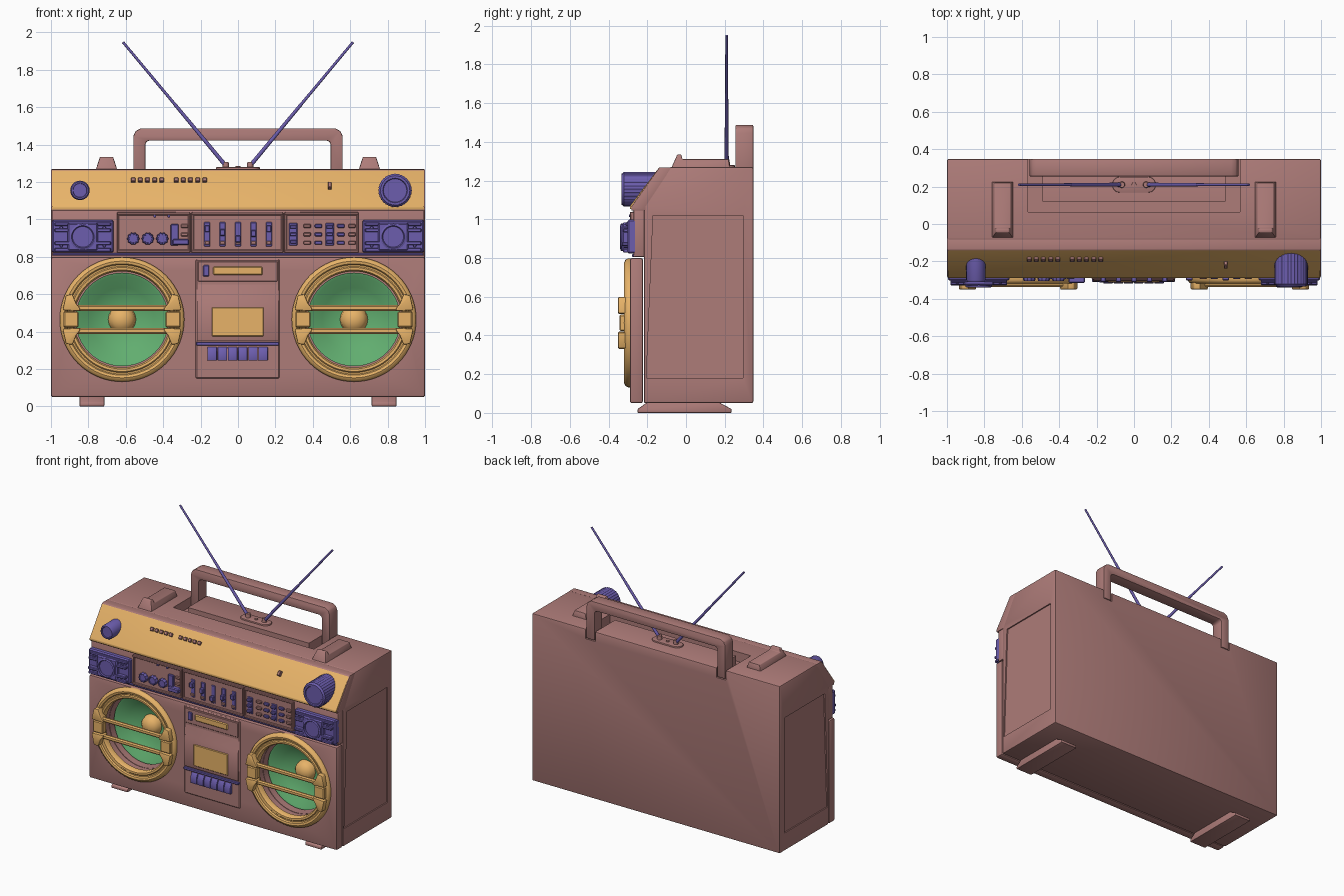
import bpy, bmesh, math
from mathutils import Vector

if "Cube" in bpy.data.objects:
    bpy.data.objects.remove(bpy.data.objects["Cube"])

def mat(name, c):
    m = bpy.data.materials.new(name)
    m.diffuse_color = (*c, 1)
    m.use_nodes = True
    m.node_tree.nodes["Principled BSDF"].inputs["Base Color"].default_value = m.diffuse_color
    return m

PINK = mat("shell", (0.42, 0.2, 0.19))
GOLD = mat("trim", (0.8, 0.45, 0.14))
BLUE = mat("controls", (0.15, 0.11, 0.42))
GREEN = mat("cone", (0.12, 0.42, 0.16))

def finish(name, bm, m, bevel=0, seg=2):
    bmesh.ops.remove_doubles(bm, verts=bm.verts, dist=1e-5)
    bmesh.ops.recalc_face_normals(bm, faces=bm.faces)
    me = bpy.data.meshes.new(name)
    bm.to_mesh(me)
    bm.free()
    ob = bpy.data.objects.new(name, me)
    bpy.context.collection.objects.link(ob)
    me.materials.append(m)
    if bevel:
        b = ob.modifiers.new("bevel", 'BEVEL')
        b.width, b.segments, b.limit_method = bevel, seg, 'ANGLE'
    return ob

def prism(name, pts, axis, a, b, m, bevel=0):
    """Extrude a 2D outline along an axis from a to b."""
    put = {'x': lambda p, t: (t, *p), 'y': lambda p, t: (p[0], t, p[1]), 'z': lambda p, t: (*p, t)}[axis]
    bm = bmesh.new()
    A = [bm.verts.new(put(p, a)) for p in pts]
    B = [bm.verts.new(put(p, b)) for p in pts]
    bm.faces.new(A)
    bm.faces.new(B)
    for i in range(len(pts)):
        j = (i + 1) % len(pts)
        bm.faces.new((A[i], A[j], B[j], B[i]))
    return finish(name, bm, m, bevel)

def box(name, x, y, z, m, bevel=0.004, tilt=0):
    """Box from (min, max) ranges, optionally tilted back about x."""
    bm = bmesh.new()
    bmesh.ops.create_cube(bm, size=1)
    for v in bm.verts:
        v.co = Vector((v.co.x * (x[1] - x[0]), v.co.y * (y[1] - y[0]), v.co.z * (z[1] - z[0])))
    ob = finish(name, bm, m, bevel, 1)
    ob.location = [(r[0] + r[1]) / 2 for r in (x, y, z)]
    ob.rotation_euler.x = tilt
    return ob

def lathe(name, cx, cz, prof, m, n=48, ripple=0):
    """Revolve (radius, y) points around a y-directed axis; closed profile."""
    bm = bmesh.new()
    rings = []
    for r, y in prof:
        ring = []
        for i in range(n):
            q = r * (1 - ripple * (i % 2))
            a = 2 * math.pi * i / n
            ring.append(bm.verts.new((cx + q * math.cos(a), y, cz + q * math.sin(a))))
        rings.append(ring)
    for k in range(len(rings)):
        P, Q = rings[k], rings[(k + 1) % len(rings)]
        if prof[k][0] == 0 and prof[(k + 1) % len(prof)][0] == 0:
            continue
        for i in range(n):
            j = (i + 1) % n
            bm.faces.new((P[i], P[j], Q[j], Q[i]))
    return finish(name, bm, m)

def knob(name, x, z, r, back, front, m=BLUE, ripple=0, n=40):
    return lathe(name, x, z, [(0, back), (r, back), (r, front + .012), (r * .88, front),
                              (r * .74, front), (r * .7, front + .006), (0, front + .006)], m, n, ripple)

def rod(name, p, q, r1, r2, m, n=12):
    p, q = Vector(p), Vector(q)
    bm = bmesh.new()
    bmesh.ops.create_cone(bm, cap_ends=True, segments=n, radius1=r1, radius2=r2, depth=(q - p).length)
    ob = finish(name, bm, m)
    ob.location = (p + q) / 2
    ob.rotation_euler = (q - p).to_track_quat('Z', 'Y').to_euler()
    return ob

cutters = []
def cut(ob, c):
    c.hide_render = True
    if c not in cutters:
        cutters.append(c)
    b = ob.modifiers.new("cut", 'BOOLEAN')
    b.operation, b.solver, b.object = 'DIFFERENCE', 'EXACT', c

# Case: rear body, lower front shell, middle band, slanted top shell
body = prism("rear_body", [(-.218, .05), (.348, .05), (.348, 1.27), (-.085, 1.27), (-.218, 1.07)], 'x', -1, 1, PINK, .01)
front = prism("front_shell", [(-.29, .05), (-.222, .05), (-.222, .8), (-.29, .8)], 'x', -1, 1, PINK, .012)
prism("middle_band", [(-.27, .806), (-.21, .806), (-.21, 1.05), (-.27, 1.05)], 'x', -.995, .995, PINK, .006)
prism("upper_shell", [(-.282, 1.045), (-.2, 1.045), (-.075, 1.268), (-.138, 1.268), (-.282, 1.065)], 'x', -1, 1, PINK, .004)
prism("dial_panel", [(-.29, 1.052), (-.275, 1.052), (-.13, 1.266), (-.143, 1.262), (-.29, 1.068)], 'x', -.995, .995, GOLD, .003)
box("middle_strip", (-.99, .99), (-.28, -.25), (.806, .82), BLUE)

# Folding-handle channel and side panel recesses
cut(body, prism("handle_channel_cutter", [(-.567, .4), (-.567, .064), (.567, .064), (.567, .4), (.488, .4),
                (.488, .12), (-.488, .12), (-.488, .4)], 'z', 1.2, 1.4, PINK))
for s in (-1, 1):
    cut(body, prism("side_recess_cutter", [(-.205, .18), (.295, .18), (.295, 1.02), (-.17, 1.02)], 'x', s * .991, s * 1.1, PINK))

# Handle
outer = [(-.56, 1.205), (-.56, 1.445), (-.548, 1.472), (-.52, 1.487)]
inner = [(-.495, 1.205), (-.495, 1.405), (-.488, 1.416), (-.475, 1.421)]
U = outer + [(-x, z) for x, z in outer[::-1]] + [(-x, z) for x, z in inner] + inner[::-1]
prism("handle", U, 'y', .255, .348, PINK, .006)

# Antenna mount and rods
oval = [(s * (.075 + .042 * math.cos(a)), .21 + s * .042 * math.sin(a))
        for s in (1, -1) for a in [math.pi * (i / 10 - .5) for i in range(11)]]
prism("antenna_base", oval, 'z', 1.26, 1.28, PINK, .004)
rod("antenna_base_screw", (0, .21, 1.27), (0, .21, 1.285), .014, .012, PINK)
for s in (-1, 1):
    rod("antenna_post", (s * .065, .21, 1.27), (s * .065, .21, 1.308), .018, .015, PINK)
    rod("antenna_lower", (s * .068, .21, 1.29), (s * .34, .21, 1.618), .011, .009, BLUE)
    rod("antenna_upper", (s * .34, .21, 1.618), (s * .615, .21, 1.948), .008, .007, BLUE)

for s in (-1, 1):
    # Feet
    prism("foot", [(-.25, 0), (.235, 0), (.235, .02), (.17, .055), (-.2, .055), (-.25, .02)], 'x', s * .715, s * .847, PINK, .005)
    # Tapered top rests
    c = s * .703
    rest = prism("top_rest", [(-.077, 1.262), (-.045, 1.335), (-.025, 1.335), (-.018, 1.31), (.22, 1.31), (.227, 1.262)],
                 'x', c - .058, c + .058, PINK, .004)
    for v in rest.data.vertices:
        if v.co.z > 1.3:
            v.co.x = c + (v.co.x - c) * (.6 if v.co.z > 1.32 else .75)

    # Woofers: hole, cone, cap, rim, grille bars and side clamps
    cx, cz = s * .62, .465
    hole = lathe("speaker_hole_cutter", cx, cz, [(0, -.4), (.265, -.4), (.265, -.06), (0, -.06)], PINK, 64)
    cut(front, hole)
    cut(body, hole)
    lathe("speaker_cone", cx, cz, [(0, -.1), (.08, -.1), (.17, -.135), (.235, -.18), (.25, -.185), (.25, -.055), (0, -.055)], GREEN)
    lathe("speaker_cap", cx, cz, [(0, -.165), (.025, -.162), (.05, -.15), (.068, -.13), (.075, -.095), (0, -.095)], GOLD, 32)
    lathe("speaker_rim", cx, cz, [(.333, -.28), (.333, -.3), (.325, -.313), (.312, -.319), (.298, -.316), (.292, -.306),
                                  (.284, -.306), (.278, -.313), (.265, -.312), (.257, -.3), (.257, -.27)], GOLD, 64)
    for t in (-1, 1):
        zb = cz + t * .062
        box("grille_bar", (cx - .25, cx + .25), (-.338, -.312), (zb - .016, zb + .016), GOLD, .008)
        half = [(.318, .05), (.3, .13), (.265, .135), (.245, .085), (.225, .06), (.225, .045)]
        for u in (-1, 1):
            prism("grille_clamp", [(cx + t * x, cz + u * z) for x, z in half], 'y', -.35, -.295, GOLD, .006)
        box("grille_clamp_middle", sorted((cx + t * .232, cx + t * .312)), (-.343, -.295), (cz - .042, cz + .042), GOLD, .006)

    # Tweeter housings
    tx = s * .83
    box("tweeter_housing", (tx - .165, tx + .165), (-.303, -.25), (.822, .998), BLUE, .008)
    for z, y in ((.838, -.325), (.872, -.33), (.942, -.325), (.975, -.312)):
        box("tweeter_bar", (tx - .15, tx + .15), (y, -.29), (z - .01, z + .01), BLUE)
    box("tweeter_plate", (tx - .082, tx + .082), (-.33, -.29), (.832, .982), BLUE, .008)
    lathe("tweeter_ring", tx, .907, [(.07, -.32), (.07, -.336), (.06, -.34), (.055, -.334), (.055, -.32)], BLUE, 32)
    for t in (-1, 1):
        for z in (.86, .955):
            rod("tweeter_screw", (tx + t * .115, -.3, z), (tx + t * .115, -.322, z), .009, .008, BLUE, 10)

# Dial panel controls
knob("small_knob", -.845, 1.155, .052, -.15, -.31)
knob("volume_knob", .84, 1.155, .09, -.15, -.333, ripple=.03, n=64)
for i in range(10):
    x = -.56 + i * .038 + (.04 if i > 4 else 0)
    box("preset_button", (x - .012, x + .012), (-.2, -.165), (1.193, 1.217), PINK, .003, -.65)
box("band_switch", (.48, .5), (-.235, -.185), (1.155, 1.19), PINK, .003, -.65)

# Control panel sections with raised borders
for a, b in ((-.648, -.255), (-.248, .242), (.249, .645)):
    box("control_section", (a, b), (-.28, -.25), (.826, 1.04), PINK, .005)
    for z in (.83, 1.03):
        box("section_border", (a, b), (-.29, -.27), (z - .008, z + .008), PINK, .003)
    for x in (a + .006, b - .006):
        box("section_border", (x - .006, x + .006), (-.288, -.27), (.83, 1.035), PINK, .003)
for x in (-.56, -.482, -.405):
    knob("tone_knob", x, .897, .034, -.27, -.305, ripple=.12, n=20)
box("selector_base", (-.36, -.318), (-.295, -.27), (.86, .975), BLUE)
box("selector_lever", (-.35, -.262), (-.315, -.27), (.862, .895), BLUE, .006)
for z in (.92, .965):
    box("selector_button", (-.305, -.265), (-.29, -.27), (z - .01, z + .01), PINK)
for x in (-.445, -.37):
    rod("indicator_lamp", (x, -.275, 1.018), (x, -.294, 1.018), .008, .007, BLUE, 10)
for x, z in zip((-.165, -.083, 0, .083, .165), (.95, .93, .895, .925, .95)):
    box("slider_track", (x - .016, x + .016), (-.286, -.27), (.855, .985), BLUE, .003)
    box("slider_grip", (x - .014, x + .014), (-.31, -.27), (z - .018, z + .018), BLUE)
    box("slider_stop", (x - .014, x + .014), (-.295, -.27), (.865, .885), PINK)
for x in (.295, .49):
    box("switch_track", (x - .022, x + .022), (-.286, -.27), (.86, .98), BLUE, .003)
    for z in (.88, .92, .96):
        box("switch_grip", (x - .018, x + .018), (-.302, -.27), (z - .009, z + .009), BLUE)
for x in (.37, .43, .55, .61):
    for z in (.875, .92, .965):
        box("toggle_button", (x - .02, x + .02), (-.294, -.27), (z - .01, z + .01), BLUE if x in (.43, .55) else PINK)

# Cassette deck
box("deck_plate", (-.226, .222), (-.297, -.25), (.15, .787), PINK, .006)
box("meter_panel", (-.215, .212), (-.304, -.28), (.668, .777), PINK)
box("meter_button", (-.187, -.155), (-.312, -.29), (.695, .755), BLUE)
box("meter_window", (-.135, .133), (-.31, -.29), (.7, .75), GOLD, .008)
prism("cassette_door", [(-.28, .352), (-.308, .352), (-.308, .56), (-.299, .58), (-.297, .655), (-.28, .655)], 'x', -.22, .217, PINK, .004)
box("door_window", (-.14, .137), (-.314, -.29), (.375, .53), GOLD)
box("deck_strip", (-.224, .22), (-.31, -.28), (.325, .345), BLUE)
for i in range(6):
    x = -.165 + i * .0545
    prism("deck_key", [(-.28, .245), (-.318, .245), (-.318, .29), (-.305, .318), (-.28, .318)], 'x', x + .002, x + .052, BLUE, .004)

# Bake modifiers, drop cutters, smooth shade with sharp edges
bpy.ops.object.select_all(action='DESELECT')
for o in bpy.data.objects:
    if o not in cutters:
        o.select_set(True)
bpy.context.view_layer.objects.active = body
bpy.ops.object.convert(target='MESH')
for c in cutters:
    bpy.data.objects.remove(c)
bpy.ops.object.shade_smooth_by_angle(angle=math.radians(35))
